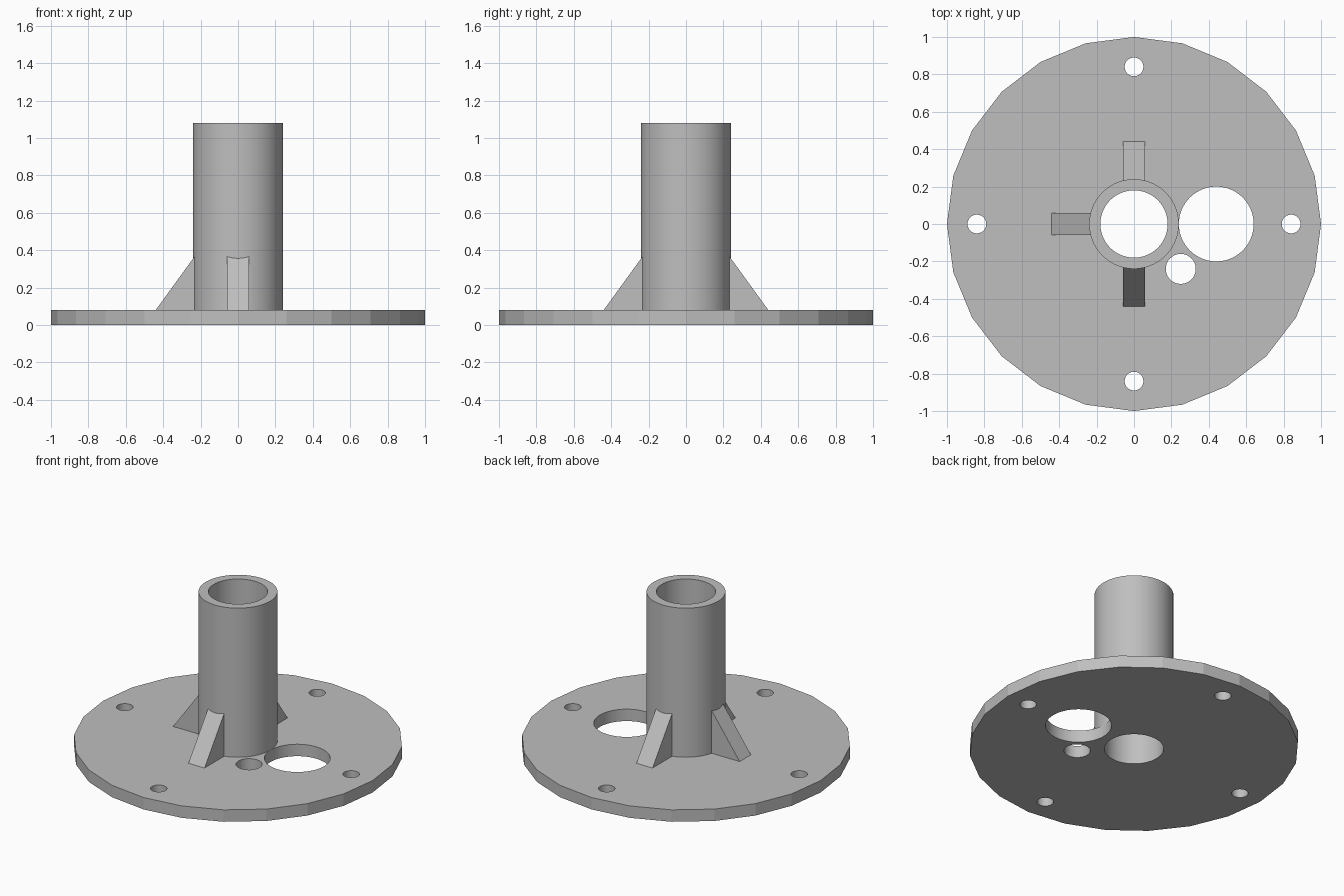
import bpy
import bmesh
from math import radians
from mathutils import Matrix, Vector

cube = bpy.data.objects.get("Cube")
if cube:
    bpy.data.objects.remove(cube, do_unlink=True)

PLATE_TOP = 0.08
TUBE_TOP = 1.08
BORE = 0.18

grey = bpy.data.materials.new("plain grey")
grey.use_nodes = True
colour = (0.52, 0.52, 0.52, 1)
grey.diffuse_color = colour
grey.node_tree.nodes["Principled BSDF"].inputs["Base Color"].default_value = colour


def add_object(name, bm):
    bmesh.ops.recalc_face_normals(bm, faces=bm.faces)
    mesh = bpy.data.meshes.new(name)
    bm.to_mesh(mesh)
    bm.free()
    mesh.materials.append(grey)
    obj = bpy.data.objects.new(name, mesh)
    bpy.context.collection.objects.link(obj)
    return obj


def add_cylinder(bm, x, y, radius, low, high, sides):
    turn = Matrix.Rotation(radians(90), 4, "Z")
    bmesh.ops.create_cone(
        bm, cap_ends=True, segments=sides, radius1=radius, radius2=radius,
        depth=high - low,
        matrix=Matrix.Translation((x, y, (low + high) / 2)) @ turn)


def smooth(obj):
    bpy.ops.object.select_all(action="DESELECT")
    obj.select_set(True)
    bpy.context.view_layer.objects.active = obj
    bpy.ops.object.shade_smooth_by_angle(angle=radians(10))


# Round base plate with flat-sided rim
bm = bmesh.new()
add_cylinder(bm, 0, 0, 1, 0, PLATE_TOP, 24)
plate = add_object("base_plate", bm)

# Cutter for the bore, cable openings and bolt holes
holes = [(0, 0, BORE), (0.44, 0, 0.2), (0.25, -0.24, 0.08)]
holes += [(x, y, 0.05) for x, y in ((0.84, 0), (-0.84, 0), (0, 0.84), (0, -0.84))]
bm = bmesh.new()
for x, y, radius in holes:
    add_cylinder(bm, x, y, radius, -0.1, 0.2, 64)
cutter = add_object("hole_cutter", bm)
cutter.hide_render = True

cut = plate.modifiers.new("holes", "BOOLEAN")
cut.operation = "DIFFERENCE"
cut.solver = "EXACT"
cut.object = cutter
bpy.ops.object.select_all(action="DESELECT")
plate.select_set(True)
bpy.context.view_layer.objects.active = plate
bpy.ops.object.modifier_apply(modifier=cut.name)
bpy.data.objects.remove(cutter, do_unlink=True)
smooth(plate)

# Upright tube, turned from its wall section
bm = bmesh.new()
section = [(BORE, PLATE_TOP), (0.24, PLATE_TOP), (0.24, TUBE_TOP), (BORE, TUBE_TOP)]
verts = [bm.verts.new((r, 0, z)) for r, z in section]
edges = [bm.edges.new((verts[i], verts[i - 1])) for i in range(len(verts))]
bmesh.ops.spin(bm, geom=verts + edges, cent=(0, 0, 0), axis=(0, 0, 1),
               angle=radians(360), steps=64, use_duplicate=False)
bmesh.ops.remove_doubles(bm, verts=bm.verts, dist=0.0001)
smooth(add_object("upright_tube", bm))

# Three sloping ribs bracing the tube
profile = [(0.21, PLATE_TOP), (0.44, PLATE_TOP), (0.23, 0.37), (0.21, 0.37)]
for name, angle in (("back_rib", 90), ("right_rib", 180), ("front_rib", 270)):
    bm = bmesh.new()
    side = bm.faces.new([bm.verts.new((r, -0.06, z)) for r, z in profile])
    grown = bmesh.ops.extrude_face_region(bm, geom=[side])["geom"]
    bmesh.ops.translate(bm, vec=Vector((0, 0.12, 0)),
                        verts=[v for v in grown if isinstance(v, bmesh.types.BMVert)])
    bmesh.ops.rotate(bm, cent=(0, 0, 0), verts=bm.verts,
                     matrix=Matrix.Rotation(radians(angle), 3, "Z"))
    add_object(name, bm)
